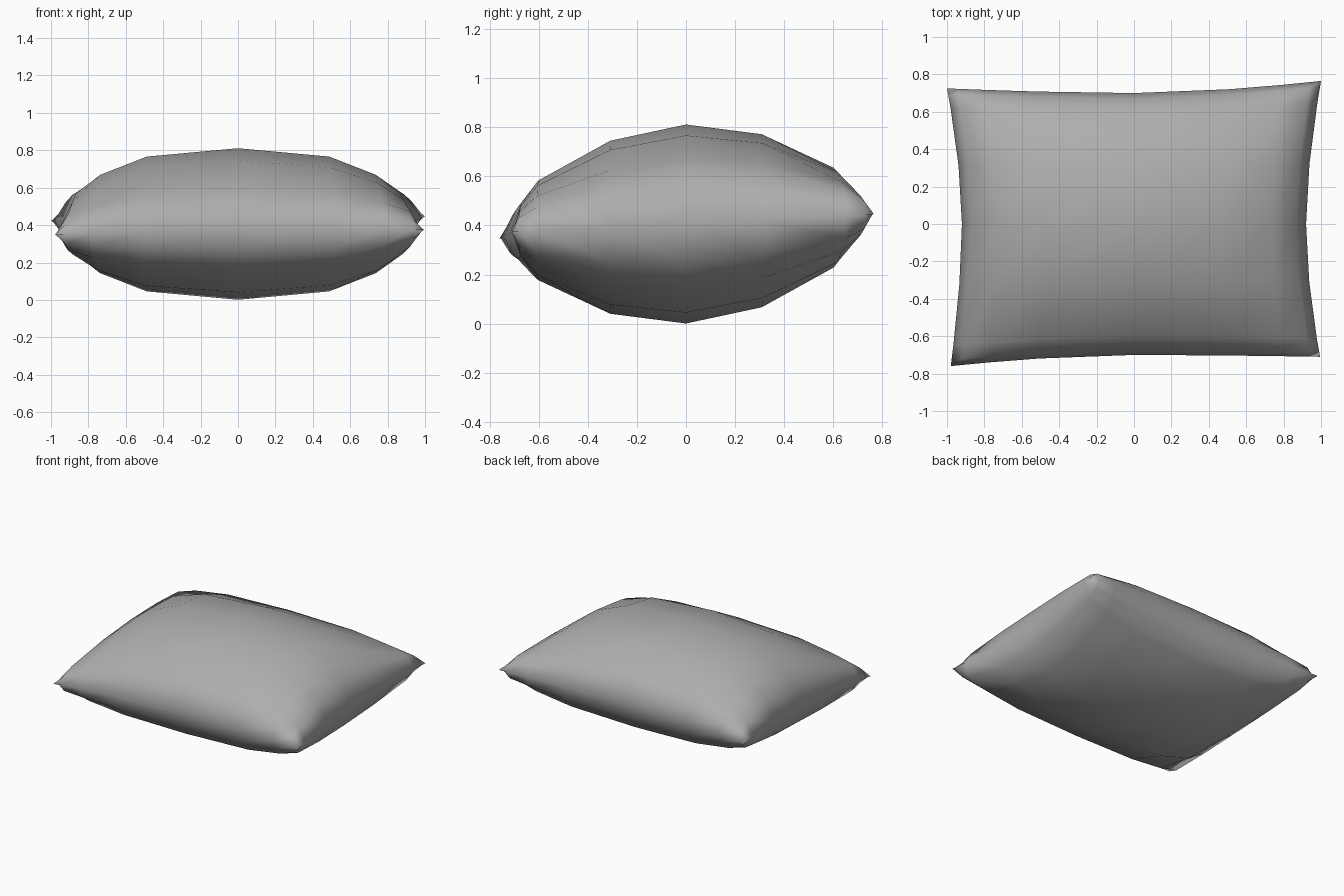
import bpy, bmesh

if "Cube" in bpy.data.objects:
    bpy.data.objects.remove(bpy.data.objects["Cube"])

# Half profiles: (fraction of the way to the seam, fraction of full puff)
PROFILE_X = [(0, 1), (0.53, 0.89), (0.80, 0.65), (0.945, 0.40), (1, 0)]
PROFILE_Y = [(0, 1), (0.44, 0.87), (0.86, 0.50), (0.96, 0.27), (1, 0)]
HALF_X, HALF_Y, PUFF, MID_Z = 0.92, 0.70, 0.405, 0.406

# How far each corner is pulled out past the straight rectangle (x, y, z)
CORNER_PULL = {
    (-1, -1): (-0.06, -0.06, -0.03),
    (1, -1): (0.075, -0.01, 0.00),
    (-1, 1): (-0.08, 0.025, -0.01),
    (1, 1): (0.08, 0.065, 0.01),
}


def mirrored(profile):
    return [(-t, h) for t, h in reversed(profile[1:])] + profile


def pillow_point(u, f, v, g, side):
    sx, sy = (1 if u > 0 else -1), (1 if v > 0 else -1)
    dx, dy, dz = CORNER_PULL[sx, sy]
    w = abs(u) ** 1.8 * abs(v) ** 1.8
    puff = f * g + 0.25 * (1 - f) * (1 - g) * min(f, g)
    return (HALF_X * u + dx * w,
            HALF_Y * v + dy * w,
            MID_Z + 0.03 * v + dz * w + side * PUFF * puff)


cols, rows = mirrored(PROFILE_X), mirrored(PROFILE_Y)
bm = bmesh.new()

# Upper and lower puffed panels
for side in (1, -1):
    grid = [[bm.verts.new(pillow_point(u, f, v, g, side)) for v, g in rows]
            for u, f in cols]
    for i in range(len(cols) - 1):
        for j in range(len(rows) - 1):
            quad = [grid[i][j], grid[i + 1][j], grid[i + 1][j + 1], grid[i][j + 1]]
            bm.faces.new(quad if side > 0 else quad[::-1])

# Sew the panels together along the seam
bmesh.ops.remove_doubles(bm, verts=bm.verts, dist=0.0005)
bmesh.ops.recalc_face_normals(bm, faces=bm.faces)
for face in bm.faces:
    face.smooth = True

mesh = bpy.data.meshes.new("pillow")
bm.to_mesh(mesh)
bm.free()
pillow = bpy.data.objects.new("pillow", mesh)
bpy.context.collection.objects.link(pillow)

# Dark grey cloth
cloth = bpy.data.materials.new("grey_cloth")
cloth.diffuse_color = (0.42, 0.42, 0.42, 1)
cloth.use_nodes = True
cloth.node_tree.nodes["Principled BSDF"].inputs["Base Color"].default_value = cloth.diffuse_color
mesh.materials.append(cloth)
